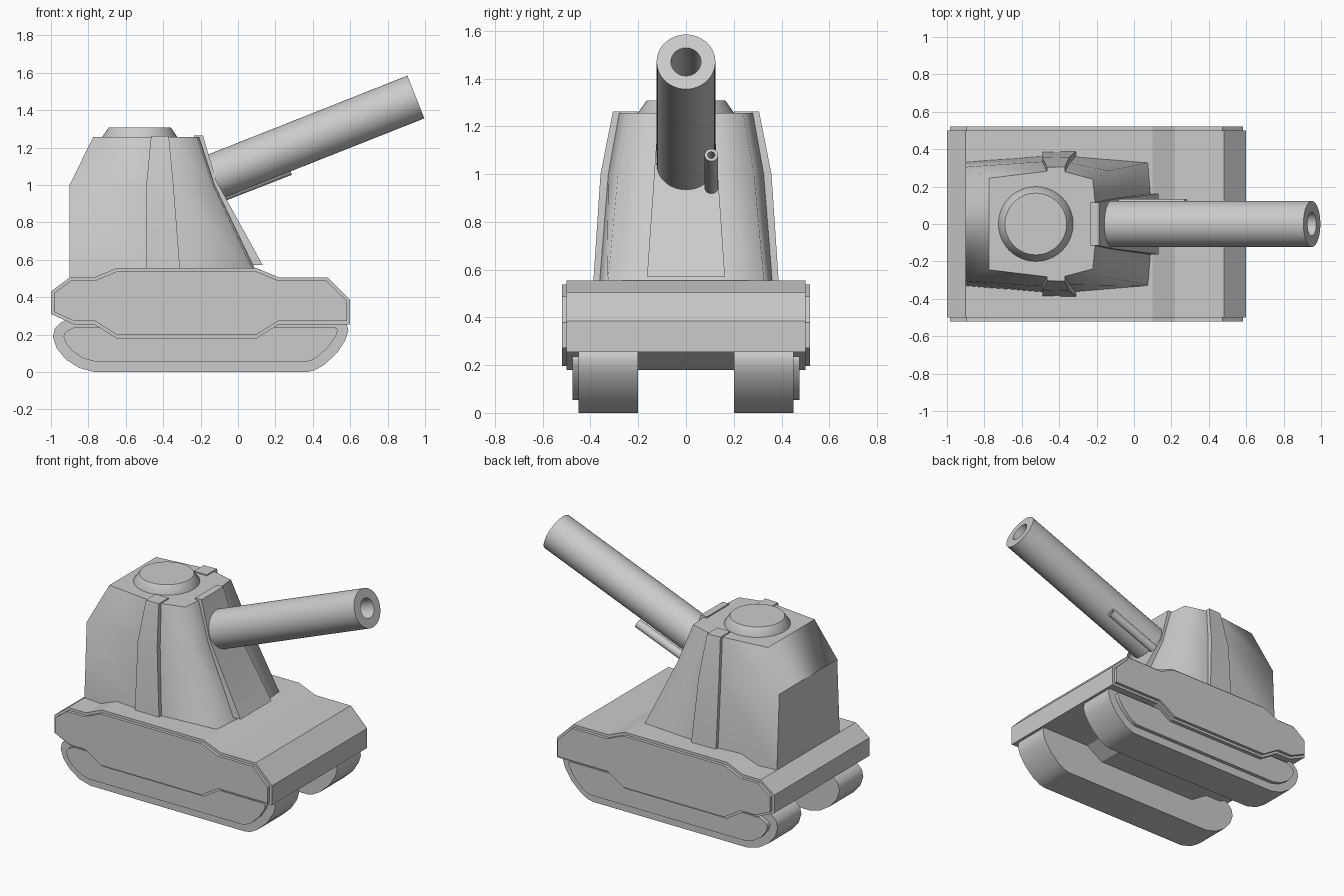
import bpy, bmesh, math
from mathutils import Vector, Matrix

if "Cube" in bpy.data.objects:
    bpy.data.objects.remove(bpy.data.objects["Cube"])


def finish(name, bm, angle=None):
    bmesh.ops.remove_doubles(bm, verts=bm.verts, dist=1e-5)
    bmesh.ops.recalc_face_normals(bm, faces=bm.faces)
    me = bpy.data.meshes.new(name)
    bm.to_mesh(me)
    bm.free()
    ob = bpy.data.objects.new(name, me)
    bpy.context.collection.objects.link(ob)
    if angle:
        bpy.ops.object.select_all(action='DESELECT')
        ob.select_set(True)
        bpy.context.view_layer.objects.active = ob
        bpy.ops.object.shade_smooth_by_angle(angle=math.radians(angle))
    return ob


def prism(name, pts, y0, y1, inset=0, angle=None):
    """Extrude an xz profile along y, optionally shrinking the profile first."""
    bm = bmesh.new()
    f = bm.faces.new([bm.verts.new((x, y0, z)) for x, z in pts])
    if inset:
        f.normal_update()
        rim = bmesh.ops.inset_individual(bm, faces=[f], thickness=inset, use_even_offset=True)
        bmesh.ops.delete(bm, geom=[r for r in rim['faces'] if r != f], context='FACES')
    ext = bmesh.ops.extrude_face_region(bm, geom=list(bm.faces), use_keep_orig=True)
    verts = [v for v in ext['geom'] if isinstance(v, bmesh.types.BMVert)]
    bmesh.ops.translate(bm, verts=verts, vec=(0, y1 - y0, 0))
    return finish(name, bm, angle)


def loft(name, rings, angle=None, sharp=None):
    """Skin closed rings of 3D points; with 'sharp', smooth all but chosen edges."""
    bm = bmesh.new()
    vs = [[bm.verts.new(p) for p in r] for r in rings]
    n = len(vs[0])
    caps = [bm.faces.new(vs[0]), bm.faces.new(vs[-1])]
    for a, b in zip(vs, vs[1:]):
        for i in range(n):
            j = (i + 1) % n
            bm.faces.new((a[i], a[j], b[j], b[i])).smooth = sharp is not None
    if sharp:
        for e in bm.edges:
            mid = (e.verts[0].co + e.verts[1].co) / 2
            e.smooth = not (sharp(mid) or any(f in caps for f in e.link_faces))
    return finish(name, bm, angle)


def both_sides(z, half):
    return [(x, y, z) for x, y in half] + [(x, -y, z) for x, y in reversed(half)]


def lathe(name, profile, origin, direction=(0, 0, 1), steps=48):
    """Revolve (radius, height) points around an axis."""
    bm = bmesh.new()
    vs = [bm.verts.new((r, 0, h)) for r, h in profile]
    es = [bm.edges.new(p) for p in zip(vs, vs[1:])]
    bmesh.ops.spin(bm, geom=vs + es, cent=(0, 0, 0), axis=(0, 0, 1),
                   angle=2 * math.pi, steps=steps)
    q = Vector(direction).to_track_quat('Z', 'Y').to_matrix().to_4x4()
    bm.transform(Matrix.Translation(origin) @ q)
    return finish(name, bm, 40)


def tube(name, start, end, outer, bore, depth):
    a, b = Vector(start), Vector(end)
    L = (b - a).length
    lathe(name, [(0, 0), (outer, 0), (outer, L), (bore, L), (bore, L - depth), (0, L - depth)],
          a, b - a)


# Hull and its raised side panels
hull = [(-1, .31), (-1, .43), (-.9, .505), (-.77, .505), (-.65, .555), (.1, .555),
        (.22, .505), (.48, .505), (.6, .385), (.6, .255), (.22, .255), (.1, .18),
        (-.65, .18), (-.77, .255), (-.88, .255)]
prism('hull', hull, -.5, .5)

# Tracks with raised outer panels
track = [(-.77, .003), (-.85, .025), (-.92, .07), (-.97, .13), (-.99, .19), (-.98, .235),
         (-.95, .265), (-.89, .295), (.54, .295), (.58, .265), (.59, .225), (.575, .175),
         (.53, .105), (.46, .04), (.41, .012), (.37, .003)]
track = [(x, max(0, z - .003)) for x, z in track]

for s, side in ((-1, 'right'), (1, 'left')):
    prism('hull_panel_' + side, hull, s * .49, s * .52, .017)
    prism('track_' + side, track, s * .2, s * .45, angle=40)
    prism('track_panel_' + side, track, s * .44, s * .475, .055, angle=40)
    # Vertical rib on each turret flank
    rib = [(.55, -.49, -.31, .385), (1.0, -.49, -.345, .355), (1.262, -.465, -.37, .303)]
    loft('turret_rib_' + side,
         [[(a, s * .2, z), (a, s * y, z), (b, s * (y + .003), z), (b, s * .2, z)]
          for z, a, b, y in rib], angle=20)

# Turret body: smooth cheeks, hard rear corners
loft('turret', [
    both_sides(.5, [(-.9, .33), (-.47, .368), (-.31, .366), (.1, .332), (.115, .15)]),
    both_sides(1.0, [(-.9, .305), (-.47, .335), (-.34, .325), (-.135, .285), (-.125, .13)]),
    both_sides(1.255, [(-.775, .245), (-.46, .283), (-.37, .28), (-.22, .24), (-.208, .11)]),
], sharp=lambda m: m.x < -.85)

# Front armour plate carrying the gun
loft('turret_front_plate', [
    both_sides(.572, [(.04, .163), (.132, .163)]),
    both_sides(1.02, [(-.2, .132), (-.115, .132)]),
    both_sides(1.265, [(-.235, .115), (-.188, .115)])], angle=30)

# Hatch, main gun and small secondary gun
lathe('hatch', [(0, 1.24), (.2, 1.24), (.2, 1.258), (.165, 1.308), (0, 1.308)], (-.525, 0, 0))
tube('main_gun', (-.16, 0, 1.03), (.951, 0, 1.47), .123, .063, .45)
tube('small_gun', (-.12, .106, .925), (.278, .106, 1.08), .028, .015, .2)
